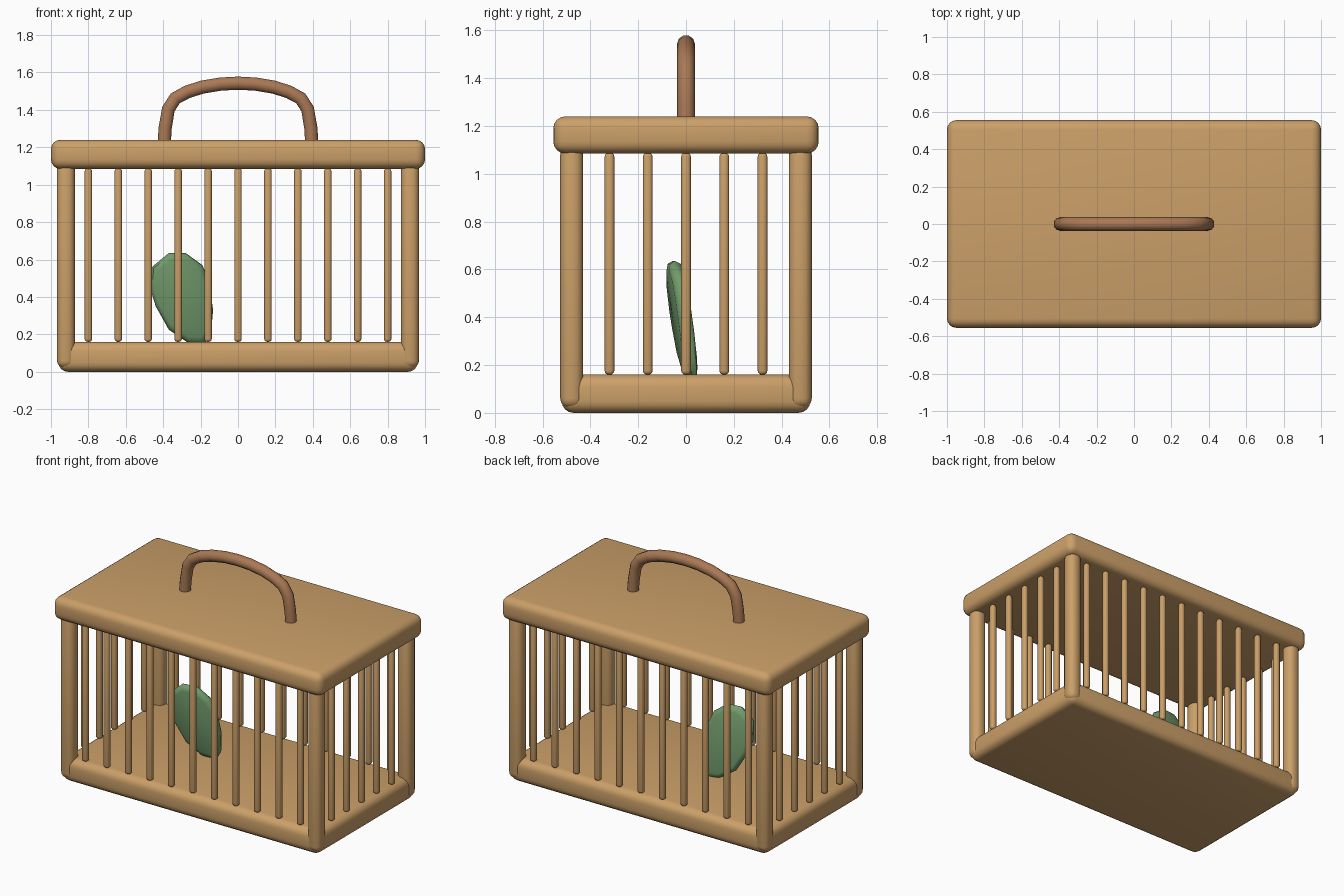
import bpy, bmesh, math
from mathutils import Vector

if "Cube" in bpy.data.objects:
    bpy.data.objects.remove(bpy.data.objects["Cube"])


def material(name, rgb):
    m = bpy.data.materials.new(name)
    m.diffuse_color = (*rgb, 1)
    m.use_nodes = True
    m.node_tree.nodes["Principled BSDF"].inputs["Base Color"].default_value = m.diffuse_color
    return m


wood = material("wood", (0.60, 0.35, 0.14))
dark_wood = material("dark_wood", (0.40, 0.19, 0.09))
green = material("leaf_green", (0.17, 0.33, 0.15))


def finish(ob, mat, angle=40):
    ob.data.materials.append(mat)
    bpy.ops.object.select_all(action='DESELECT')
    ob.select_set(True)
    bpy.context.view_layer.objects.active = ob
    bpy.ops.object.shade_smooth_by_angle(angle=math.radians(angle))


def rounded_box(name, x, y, z0, z1, w, d, bevel, segments=4):
    bm = bmesh.new()
    bmesh.ops.create_cube(bm, size=1)
    for v in bm.verts:
        v.co = Vector((x + v.co.x * w, y + v.co.y * d, (z0 + z1) / 2 + v.co.z * (z1 - z0)))
    bmesh.ops.bevel(bm, geom=bm.edges[:], offset=bevel, segments=segments,
                    profile=0.5, affect='EDGES', clamp_overlap=True)
    me = bpy.data.meshes.new(name)
    bm.to_mesh(me)
    bm.free()
    ob = bpy.data.objects.new(name, me)
    bpy.context.collection.objects.link(ob)
    finish(ob, wood)


# Floor slab and overhanging lid
rounded_box("base", 0, 0, 0, 0.16, 1.92, 1.04, 0.05)
rounded_box("lid", 0, 0, 1.085, 1.24, 2.0, 1.11, 0.05)

# Corner posts
for sx in (-1, 1):
    for sy in (-1, 1):
        rounded_box("corner_post", sx * 0.92, sy * 0.478, 0.02, 1.12, 0.096, 0.096, 0.04)

# Bars along the long and short sides
for s in (-1, 1):
    for i in range(-5, 6):
        rounded_box("long_side_bar", i * 0.16, s * 0.478, 0.16, 1.088, 0.04, 0.04, 0.016, 3)
    for i in range(-2, 3):
        rounded_box("short_side_bar", s * 0.92, i * 0.16, 0.16, 1.088, 0.04, 0.04, 0.016, 3)

# Bent carrying handle
half = [(0.395, 1.2), (0.39, 1.3), (0.372, 1.405), (0.335, 1.462), (0.27, 1.497),
        (0.19, 1.522), (0.095, 1.538)]
path = [(-x, z) for x, z in half] + [(0, 1.543)] + half[::-1]
curve = bpy.data.curves.new("handle", 'CURVE')
curve.dimensions = '3D'
curve.bevel_depth = 0.037
curve.bevel_resolution = 3
curve.use_fill_caps = True
spline = curve.splines.new('POLY')
spline.points.add(len(path) - 1)
for p, (x, z) in zip(spline.points, path):
    p.co = (x, 0, z, 1)
temp = bpy.data.objects.new("handle_curve", curve)
bpy.context.collection.objects.link(temp)
bpy.context.view_layer.update()
mesh = bpy.data.meshes.new_from_object(temp.evaluated_get(bpy.context.evaluated_depsgraph_get()))
bpy.data.objects.remove(temp)
handle = bpy.data.objects.new("handle", mesh)
bpy.context.collection.objects.link(handle)
finish(handle, dark_wood)

# Leaning leaf: outline rings stacked through its thickness
outline = [(-0.46, 0.56), (-0.37, 0.635), (-0.28, 0.635), (-0.19, 0.57), (-0.155, 0.48),
           (-0.133, 0.33), (-0.145, 0.2), (-0.18, 0.145), (-0.26, 0.15), (-0.37, 0.225),
           (-0.44, 0.35), (-0.465, 0.43)]
cx, cz = -0.3, 0.4
bm = bmesh.new()
rings = []
for scale, off in ((0.84, -0.03), (0.95, -0.022), (1, 0), (0.95, 0.022), (0.84, 0.03)):
    ring = []
    for x, z in outline:
        dx, dz = (x - cx) * scale, (z - cz) * scale
        ring.append(bm.verts.new((cx + dx, -0.02 + 0.12 * dx - 0.12 * dz + off, cz + dz)))
    rings.append(ring)
n = len(outline)
for a, b in zip(rings, rings[1:]):
    for i in range(n):
        bm.faces.new((a[i], a[(i + 1) % n], b[(i + 1) % n], b[i]))
bm.faces.new(rings[0])
bm.faces.new(rings[-1])
bmesh.ops.recalc_face_normals(bm, faces=bm.faces[:])
me = bpy.data.meshes.new("leaf")
bm.to_mesh(me)
bm.free()
leaf = bpy.data.objects.new("leaf", me)
bpy.context.collection.objects.link(leaf)
finish(leaf, green, 50)
